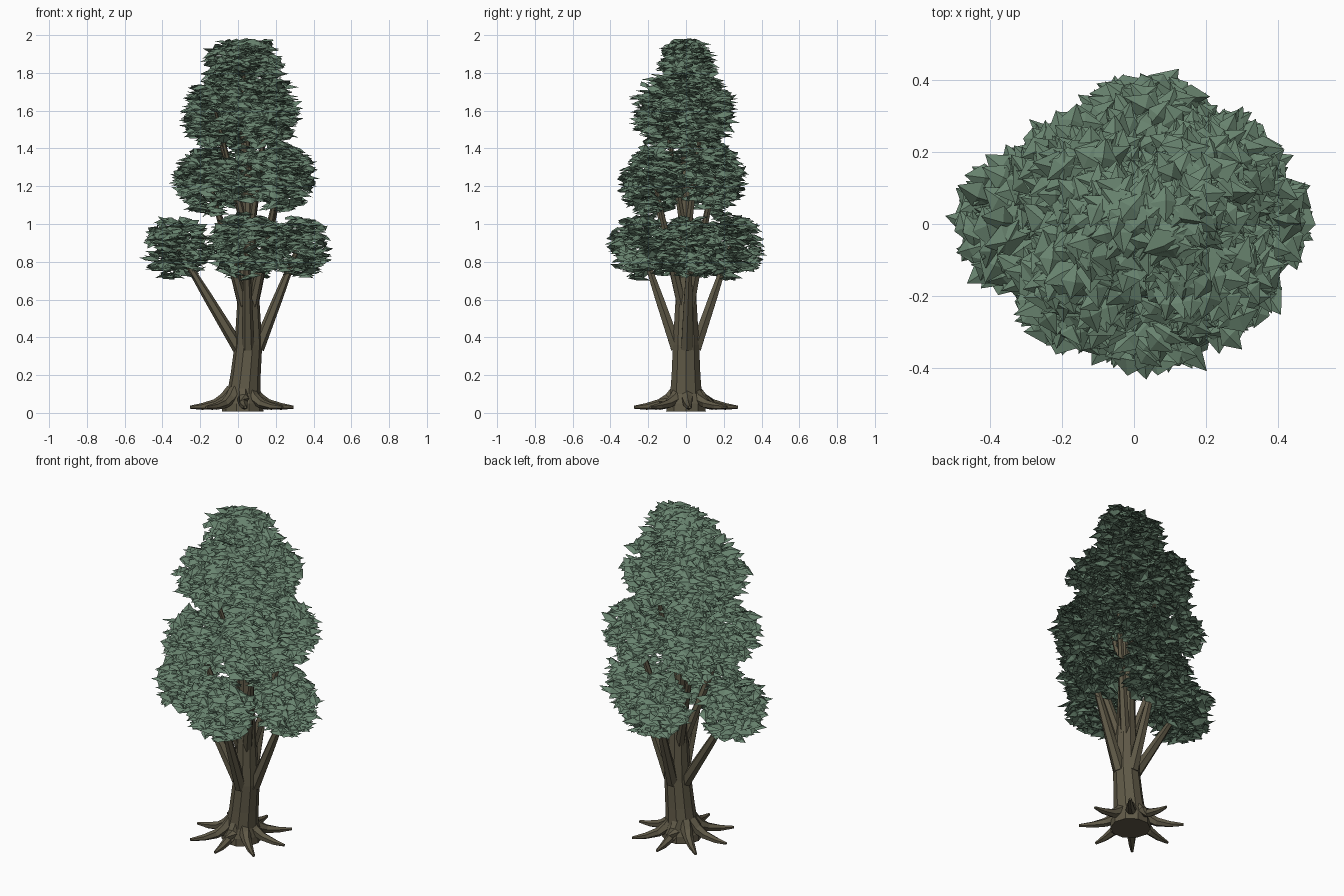
import bpy, bmesh, math, random
from mathutils import Vector, Euler

if "Cube" in bpy.data.objects:
    bpy.data.objects.remove(bpy.data.objects["Cube"])

random.seed(7)


def material(name, col):
    m = bpy.data.materials.new(name)
    m.diffuse_color = (*col, 1)
    m.use_nodes = True
    m.node_tree.nodes["Principled BSDF"].inputs["Base Color"].default_value = m.diffuse_color
    return m


BARK = material("bark", (0.115, 0.10, 0.063))
LEAF = material("leaf_green", (0.14, 0.23, 0.16))


def finish(bm, name, mat):
    me = bpy.data.meshes.new(name)
    bm.to_mesh(me)
    bm.free()
    me.materials.append(mat)
    ob = bpy.data.objects.new(name, me)
    bpy.context.collection.objects.link(ob)
    return ob


def tube(name, path, sides, horizontal=False):
    """Tapered faceted tube through (x, y, z, radius) points."""
    bm = bmesh.new()
    pts = [Vector(p[:3]) for p in path]
    rings = []
    for i, p in enumerate(path):
        d = (pts[min(i + 1, len(pts) - 1)] - pts[max(i - 1, 0)]).normalized()
        if horizontal:
            d = Vector((0, 0, 1))
        u = d.cross(Vector((0, 1, 0)) if abs(d.y) < 0.8 else Vector((1, 0, 0))).normalized()
        v = d.cross(u)
        rings.append([bm.verts.new(pts[i] + p[3] * (u * math.cos(a) + v * math.sin(a)))
                      for a in (2 * math.pi * k / sides for k in range(sides))])
    for a, b in zip(rings, rings[1:]):
        for k in range(sides):
            n = (k + 1) % sides
            bm.faces.new((a[k], a[n], b[n], b[k]))
    bm.faces.new(rings[0])
    bm.faces.new(rings[-1])
    bmesh.ops.recalc_face_normals(bm, faces=bm.faces)
    return finish(bm, name, BARK)


# Trunk
tube("trunk", [(0.025, 0, 0.008, 0.11), (0.025, 0, 0.05, 0.108), (0.03, 0, 0.1, 0.088),
               (0.04, 0, 0.2, 0.08), (0.055, 0, 0.36, 0.073), (0.055, 0, 0.7, 0.052),
               (0.05, 0, 1.1, 0.036), (0.035, 0, 1.5, 0.024), (0.03, 0, 1.85, 0.01)],
     10, True)

# Roots
for i in range(8):
    a = math.radians(45 * i + 4)
    c, s = math.cos(a), math.sin(a)
    tip = 0.275 + 0.01 * (i % 2)
    tube(f"root_{i + 1}", [(0.02 + c * r, s * r, z, w) for r, z, w in
         ((0.05, 0.12, 0.035), (0.09, 0.075, 0.032), (0.14, 0.048, 0.025),
          (0.21, 0.034, 0.018), (tip, 0.03, 0.008))], 6)

# Foliage clumps: centre and radii
low = [(-0.315, 0, 0.87, 0.2, 0.21, 0.19), (0.32, 0.02, 0.88, 0.19, 0.2, 0.18),
       (0.045, -0.235, 0.88, 0.23, 0.19, 0.19), (0.04, 0.235, 0.88, 0.23, 0.195, 0.19)]
mid = [(0.235, 0.15, 1.25, 0.2, 0.18, 0.19), (0.22, -0.17, 1.24, 0.2, 0.19, 0.19),
       (-0.15, 0.14, 1.23, 0.2, 0.19, 0.2), (-0.15, -0.18, 1.22, 0.2, 0.19, 0.19)]
high = [(0.16, 0.09, 1.6, 0.185, 0.185, 0.2), (-0.13, 0.09, 1.57, 0.19, 0.185, 0.19),
        (0.15, -0.11, 1.57, 0.19, 0.195, 0.19), (-0.12, -0.11, 1.6, 0.185, 0.195, 0.2)]
# Upper crown and the inner filling between tiers
crown = [(0.09, 0.01, 1.83, 0.17, 0.165, 0.16), (-0.04, -0.01, 1.82, 0.17, 0.175, 0.165),
         (0.05, 0, 1.915, 0.16, 0.14, 0.08)]
inner = [(0.04, 0, 1.25, 0.17, 0.2, 0.17), (0.02, 0, 1.58, 0.2, 0.18, 0.2)]

# Branches reaching into each clump
for tier, clumps, z0, start, w in (("low", low, 0.34, 0.05, 0.034),
                                   ("mid", mid, 0.56, 0.03, 0.028),
                                   ("high", high, 0.98, 0.02, 0.02)):
    for i, (x, y, z, *_) in enumerate(clumps):
        d = Vector((x - 0.05, y, 0)).normalized()
        p0 = Vector((0.055, 0, z0)) + d * start
        p1 = Vector((x, y, z))
        m = p0.lerp(p1, 0.5)
        tube(f"{tier}_branch_{i + 1}",
             [(*p0, w), (*m, w * 0.75), (*p1, w * 0.35)], 6)


def add_leaf(bm, pos, size):
    """Pointed leaf with a raised middle, lying nearly flat."""
    rot = Euler((random.gauss(0, 0.22), random.gauss(0, 0.22), random.uniform(0, 6.283)))
    w = random.uniform(0.28, 0.42)
    shape = ((-0.5, 0, 0), (0.05, -w, -0.03), (0.6, 0, -0.04), (0.0, w, -0.03), (0, 0, 0.14))
    vs = []
    for q in shape:
        v = Vector(q) * size
        v.rotate(rot)
        v += pos
        v.z = min(v.z, 2.0)
        vs.append(bm.verts.new(v))
    for k in range(4):
        bm.faces.new((vs[k], vs[(k + 1) % 4], vs[4]))


# Leaves, denser towards the outside of each clump
for i, (x, y, z, rx, ry, rz) in enumerate(low + mid + high + crown + inner):
    bm = bmesh.new()
    for _ in range(int(260 * (rx * ry * rz / 0.0072) ** 0.67)):
        d = Vector([random.gauss(0, 1) for _ in range(3)]).normalized()
        r = random.random() ** 0.28
        pos = Vector((x + d.x * r * (rx - 0.035), y + d.y * r * (ry - 0.035),
                      z + d.z * r * (rz - 0.015)))
        add_leaf(bm, pos, random.uniform(0.08, 0.12))
    finish(bm, f"leaf_clump_{i + 1}", LEAF)
